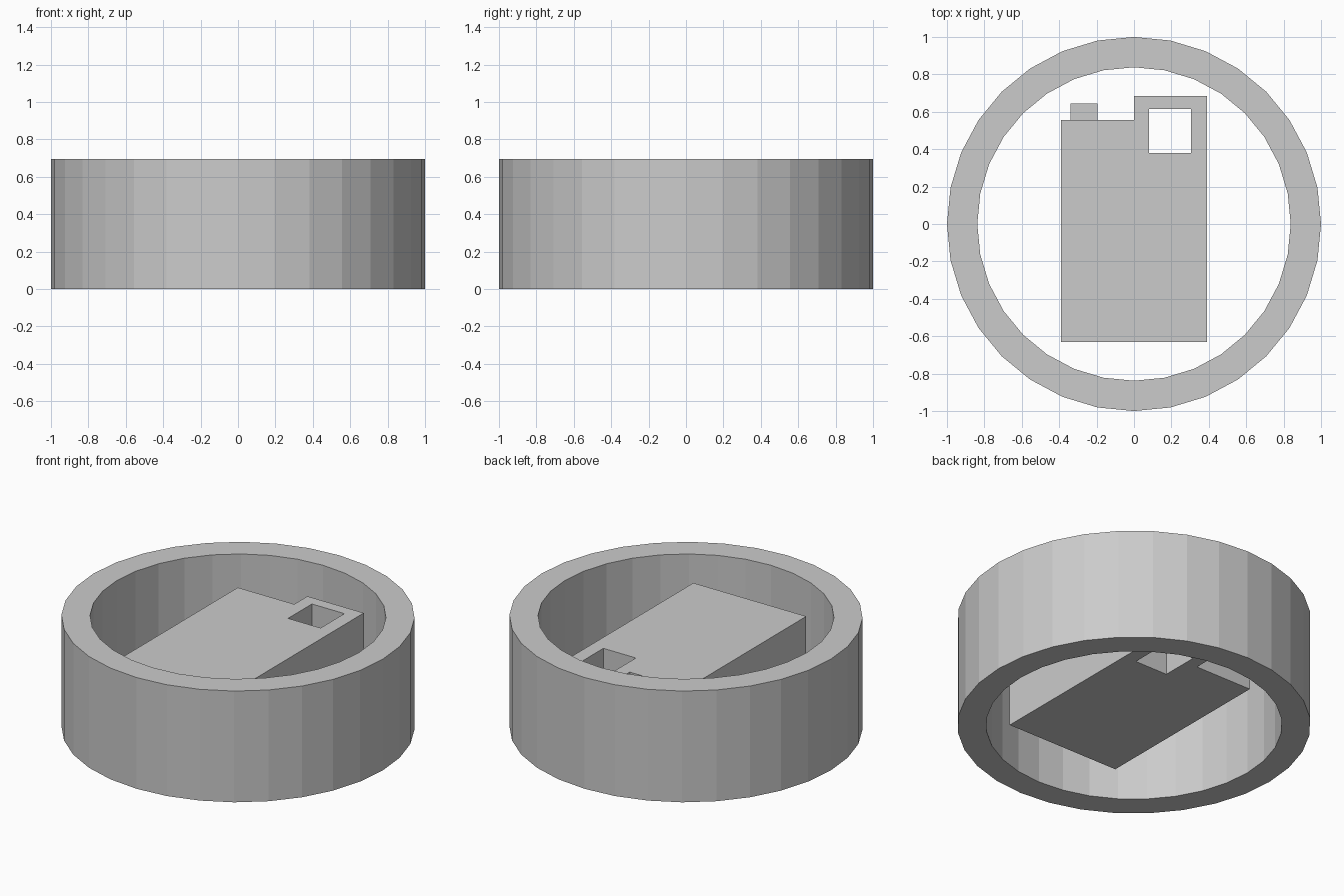
import bpy
from math import cos, sin, tau

if "Cube" in bpy.data.objects:
    bpy.data.objects.remove(bpy.data.objects["Cube"])

SIDES = 32
RING_HEIGHT = 0.695
MID = RING_HEIGHT / 2


def circle(radius):
    return [(radius * cos(tau * i / SIDES), radius * sin(tau * i / SIDES)) for i in range(SIDES)]


def rectangle(x0, x1, y0, y1):
    return [(x0, y0), (x1, y0), (x1, y1), (x0, y1)]


def slab(name, loops, height):
    """Extrude closed outlines, inner ones becoming holes, centred on mid height."""
    curve = bpy.data.curves.new(name, 'CURVE')
    curve.dimensions = '2D'
    curve.fill_mode = 'BOTH'
    curve.extrude = height / 2
    for loop in loops:
        spline = curve.splines.new('POLY')
        spline.points.add(len(loop) - 1)
        for point, (x, y) in zip(spline.points, loop):
            point.co = (x, y, 0, 1)
        spline.use_cyclic_u = True
        spline.use_smooth = False
    obj = bpy.data.objects.new(name, curve)
    obj.location.z = MID
    bpy.context.collection.objects.link(obj)
    bpy.ops.object.select_all(action='DESELECT')
    obj.select_set(True)
    bpy.context.view_layer.objects.active = obj
    bpy.ops.object.convert(target='MESH')
    # Weld the caps to the walls and keep everything flat
    bpy.ops.object.mode_set(mode='EDIT')
    bpy.ops.mesh.select_all(action='SELECT')
    bpy.ops.mesh.remove_doubles(threshold=0.0005)
    bpy.ops.mesh.normals_make_consistent(inside=False)
    bpy.ops.object.mode_set(mode='OBJECT')
    bpy.ops.object.shade_flat()


# Surrounding ring
slab("outer_ring", [circle(1.0), circle(0.838)], RING_HEIGHT)

# Can body with the raised handle and its grip hole
body = [(-0.39, -0.63), (0.39, -0.63), (0.39, 0.685), (0, 0.685), (0, 0.555), (-0.39, 0.555)]
slab("can_body", [body, rectangle(0.08, 0.305, 0.38, 0.615)], 0.424)

# Spout cap beside the handle
slab("spout_cap", [rectangle(-0.34, -0.195, 0.555, 0.645)], 0.16)
